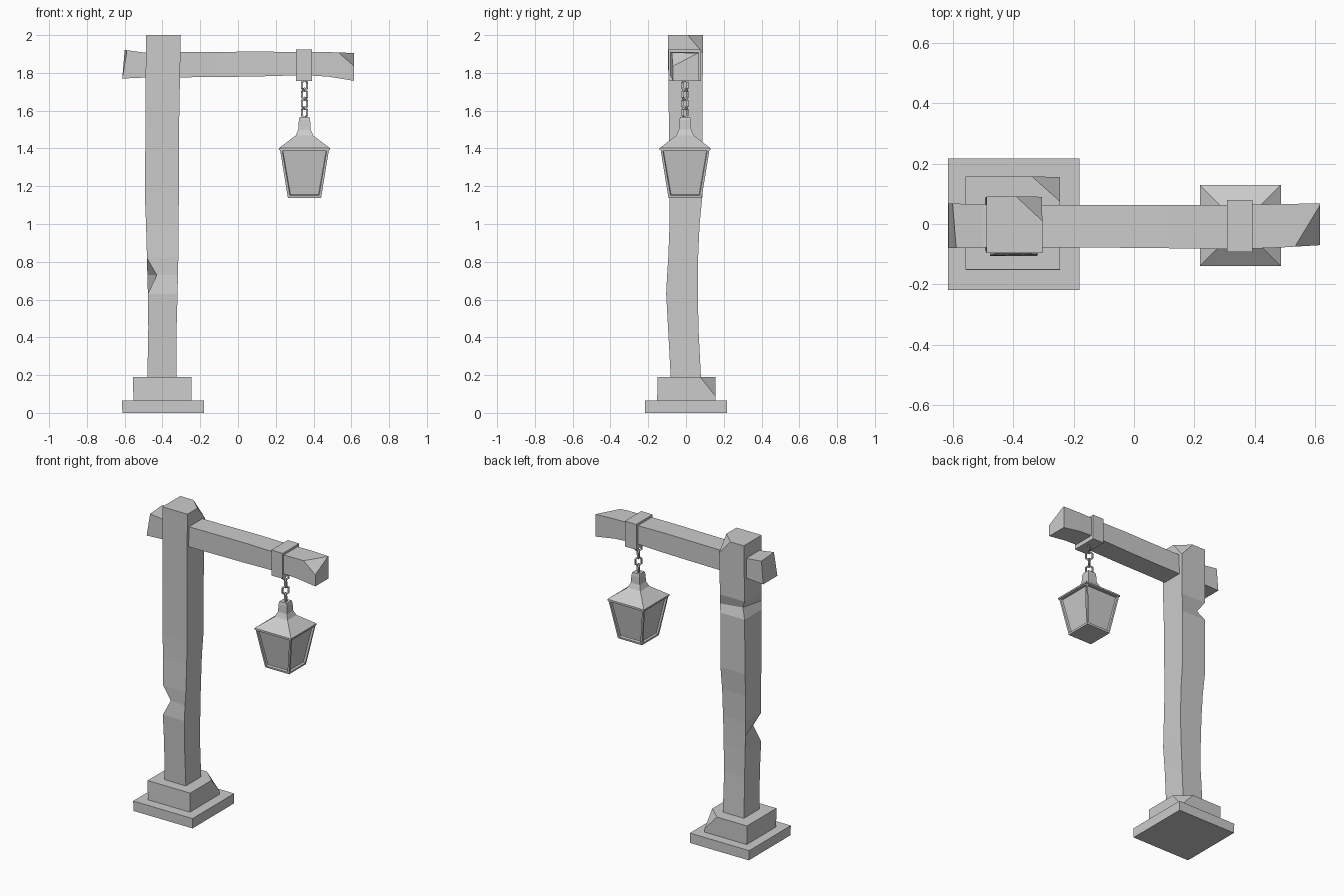
import bpy, bmesh, math
from mathutils import Vector, Matrix

if "Cube" in bpy.data.objects:
    bpy.data.objects.remove(bpy.data.objects["Cube"])


def finish(name, bm):
    bmesh.ops.recalc_face_normals(bm, faces=bm.faces)
    me = bpy.data.meshes.new(name)
    bm.to_mesh(me)
    bm.free()
    ob = bpy.data.objects.new(name, me)
    bpy.context.collection.objects.link(ob)
    return ob


def loft(rings):
    """Skin a list of equal point rings and cap both ends."""
    bm = bmesh.new()
    vs = [[bm.verts.new(p) for p in r] for r in rings]
    n = len(rings[0])
    for a, b in zip(vs, vs[1:]):
        for i in range(n):
            j = (i + 1) % n
            bm.faces.new((a[i], a[j], b[j], b[i]))
    bm.faces.new(vs[0][::-1])
    bm.faces.new(vs[-1])
    bmesh.ops.recalc_face_normals(bm, faces=bm.faces)
    return bm


def rect_z(z, x0, x1, y0, y1):
    return [[x0, y0, z], [x1, y0, z], [x1, y1, z], [x0, y1, z]]


def rect_x(x, y0, y1, z0, z1):
    return [[x, y0, z0], [x, y1, z0], [x, y1, z1], [x, y0, z1]]


def chip(bm, a, b, c, corner):
    """Slice off the corner beyond the plane through a, b, c."""
    a, b, c = Vector(a), Vector(b), Vector(c)
    no = (b - a).cross(c - a).normalized()
    if no.dot(Vector(corner) - a) < 0:
        no = -no
    geom = bm.verts[:] + bm.edges[:] + bm.faces[:]
    cut = bmesh.ops.bisect_plane(bm, geom=geom, plane_co=a, plane_no=no, clear_outer=True)
    edges = [e for e in cut['geom_cut'] if isinstance(e, bmesh.types.BMEdge)]
    bmesh.ops.contextual_create(bm, geom=edges)


# Stepped stone base
finish("base_plate", loft([rect_z(0, -.612, -.18, -.218, .217),
                           rect_z(.065, -.615, -.18, -.218, .217)]))
bm = loft([rect_z(.06, -.553, -.245, -.153, .155), rect_z(.19, -.557, -.245, -.15, .157)])
chip(bm, (-.335, .155, .19), (-.245, .075, .19), (-.245, .155, .09), (-.245, .155, .19))
finish("base_block", bm)

# Rough-hewn post, with two dents in its left edges and a chipped top corner
post = [rect_z(*r) for r in (
    (.17, -.48, -.325, -.08, .08), (.45, -.475, -.325, -.095, .066),
    (.63, -.477, -.32, -.105, .063), (.73, -.48, -.318, -.1, .063),
    (.82, -.482, -.316, -.094, .064), (1.0, -.487, -.315, -.087, .072),
    (1.15, -.493, -.313, -.086, .087), (1.51, -.49, -.312, -.09, .087),
    (1.57, -.49, -.311, -.091, .087), (1.63, -.49, -.31, -.092, .087),
    (2.0, -.487, -.303, -.096, .091))]
post[3][0][:2] = (-.43, -.088)
post[8][3][:2] = (-.455, .055)
bm = loft(post)
chip(bm, (-.39, .091, 2), (-.303, .01, 2), (-.303, .091, 1.9), (-.303, .091, 2))
finish("post", bm)

# Cross beam with a slanted left end and a chipped right end
beam = [rect_x(*r) for r in (
    (-.613, -.08, .068, 1.77, 1.92), (-.5, -.077, .064, 1.775, 1.908),
    (-.1, -.078, .063, 1.778, 1.911), (.1, -.08, .063, 1.781, 1.913),
    (.35, -.083, .063, 1.788, 1.91), (.48, -.078, .066, 1.78, 1.91),
    (.615, -.07, .068, 1.758, 1.905))]
beam[0][2][0] = -.6
beam[0][3][0] = -.588
bm = loft(beam)
chip(bm, (.53, -.075, 1.91), (.615, .062, 1.905), (.615, -.07, 1.835), (.615, -.07, 1.905))
finish("beam", bm)

# Strap around the beam
finish("strap", loft([rect_z(1.757, .308, .392, -.092, .08), rect_z(1.925, .308, .392, -.092, .08)]))

# Lantern axis
CX, CY = .352, -.005


def square(half, z):
    return rect_z(z, CX - half, CX + half, CY - half, CY + half)


# Hanging chain: hexagonal links turned a quarter each time
LINKS, SIDES = 4, 6
for k in range(LINKS):
    bm = bmesh.new()
    turn = Matrix.Rotation(math.radians(45 + 90 * k), 4, 'Z')
    centre = Vector((CX, CY, 1.734 - .048 * k))
    rings = []
    for i in range(SIDES):
        t = 2 * math.pi * (i + .5) / SIDES
        ring = []
        for j in range(4):
            u = math.pi / 2 * j
            r = .007 * math.cos(u)
            p = Vector(((.022 + r) * math.cos(t), .007 * math.sin(u), (.03 + r) * math.sin(t)))
            ring.append(bm.verts.new(turn @ p + centre))
        rings.append(ring)
    for i in range(SIDES):
        a, b = rings[i], rings[(i + 1) % SIDES]
        for j in range(4):
            bm.faces.new((a[j], a[(j + 1) % 4], b[(j + 1) % 4], b[j]))
    finish(f"chain_link_{k + 1}", bm)

# Lantern roof with flared neck
finish("lantern_roof", loft([square(h, z) for h, z in (
    (.134, 1.392), (.134, 1.402), (.075, 1.447), (.047, 1.468),
    (.033, 1.5), (.03, 1.55), (.026, 1.567))]))

# Tapered lantern body with recessed panes
bm = loft([square(.088, 1.138), square(.13, 1.397)])
sides = [f for f in bm.faces if abs(f.normal.z) < .5]
bmesh.ops.inset_individual(bm, faces=sides, thickness=.017, depth=0)
bmesh.ops.inset_individual(bm, faces=sides, thickness=.004, depth=-.012)
finish("lantern_body", bm)
